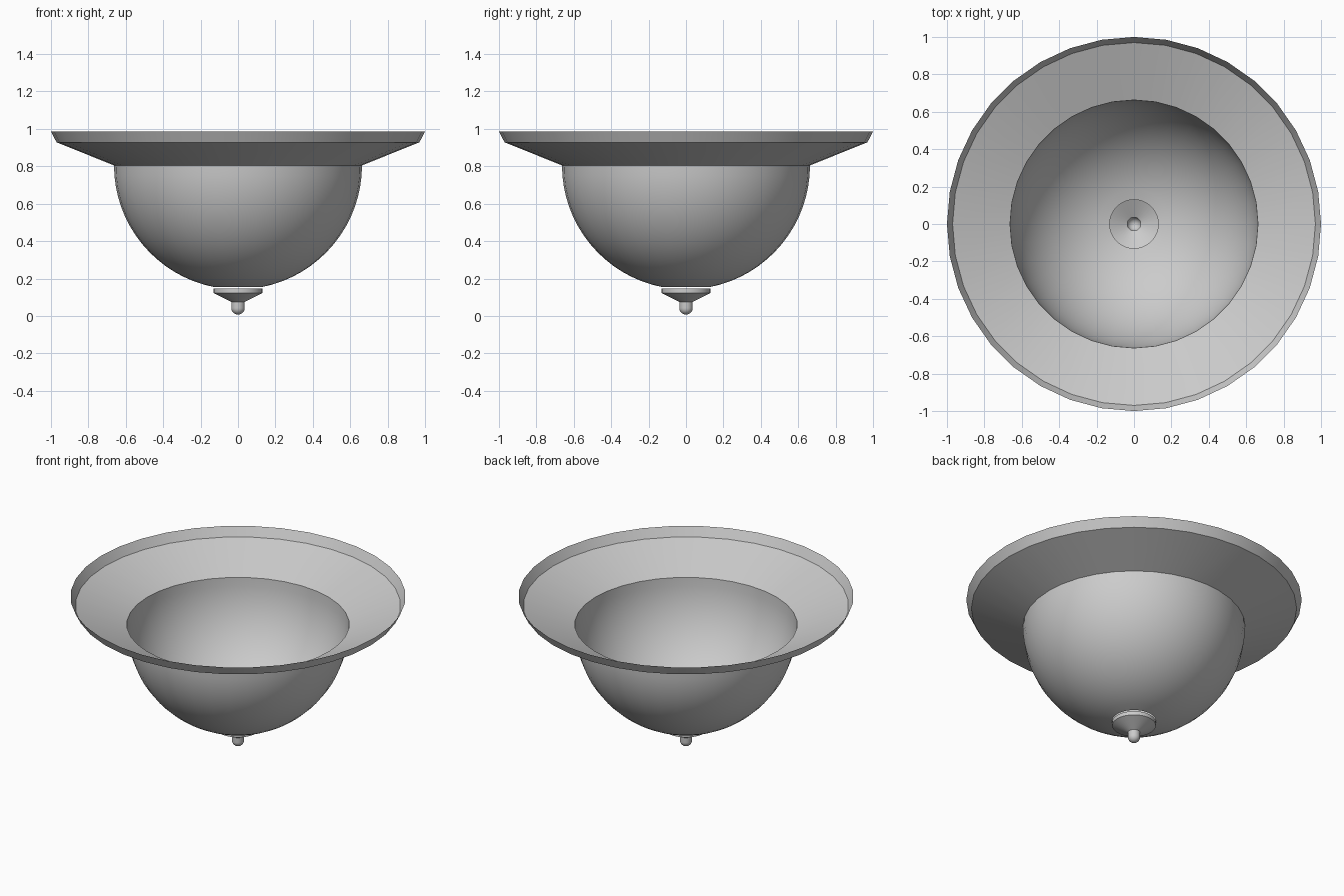
import bpy, math

if "Cube" in bpy.data.objects:
    bpy.data.objects.remove(bpy.data.objects["Cube"])

SIDES = 36


def lathe(name, profile):
    """Revolve (radius, z) points, listed bottom to top, into an open shell."""
    verts, rings = [], []
    for r, z in profile:
        start = len(verts)
        if r < 1e-5:
            verts.append((0, 0, z))
            rings.append([start] * SIDES)
        else:
            for i in range(SIDES):
                a = 2 * math.pi * i / SIDES
                verts.append((r * math.cos(a), r * math.sin(a), z))
            rings.append(list(range(start, start + SIDES)))
    faces = []
    for lo, hi in zip(rings, rings[1:]):
        for i in range(SIDES):
            j = (i + 1) % SIDES
            if lo[i] == lo[j]:
                faces.append((lo[i], hi[j], hi[i]))
            else:
                faces.append((lo[i], lo[j], hi[j], hi[i]))
    mesh = bpy.data.meshes.new(name)
    mesh.from_pydata(verts, [], faces)
    mesh.update()
    obj = bpy.data.objects.new(name, mesh)
    bpy.context.collection.objects.link(obj)
    bpy.ops.object.select_all(action='DESELECT')
    obj.select_set(True)
    bpy.context.view_layer.objects.active = obj
    bpy.ops.object.shade_smooth_by_angle(angle=math.radians(30))
    return obj


def arc(radius, centre_z, start, end, steps):
    """Profile points on a circle; angle is measured up from straight down."""
    angles = [start + (end - start) * i / steps for i in range(steps + 1)]
    return [(radius * math.sin(a), centre_z - radius * math.cos(a)) for a in angles]


# Half-round glass bowl, open at the bottom where the finial sits
bowl_radius, bowl_z = 0.663, 0.805
lathe("bowl", arc(bowl_radius, bowl_z, math.asin(0.13 / bowl_radius), math.pi / 2, 16))

# Wide sloping flange with a steeper outer lip
lathe("flange", [(bowl_radius, bowl_z), (0.97, 0.928), (1.0, 0.987)])

# Shallow conical cap under the bowl
lathe("finial_cap", [(0.036, 0.075), (0.13, 0.122), (0.13, 0.147)])

# Small rounded knob, hollow and open upward
lathe("finial_knob", arc(0.036, 0.043, 0, math.pi / 2, 8) + [(0.036, 0.075)])
